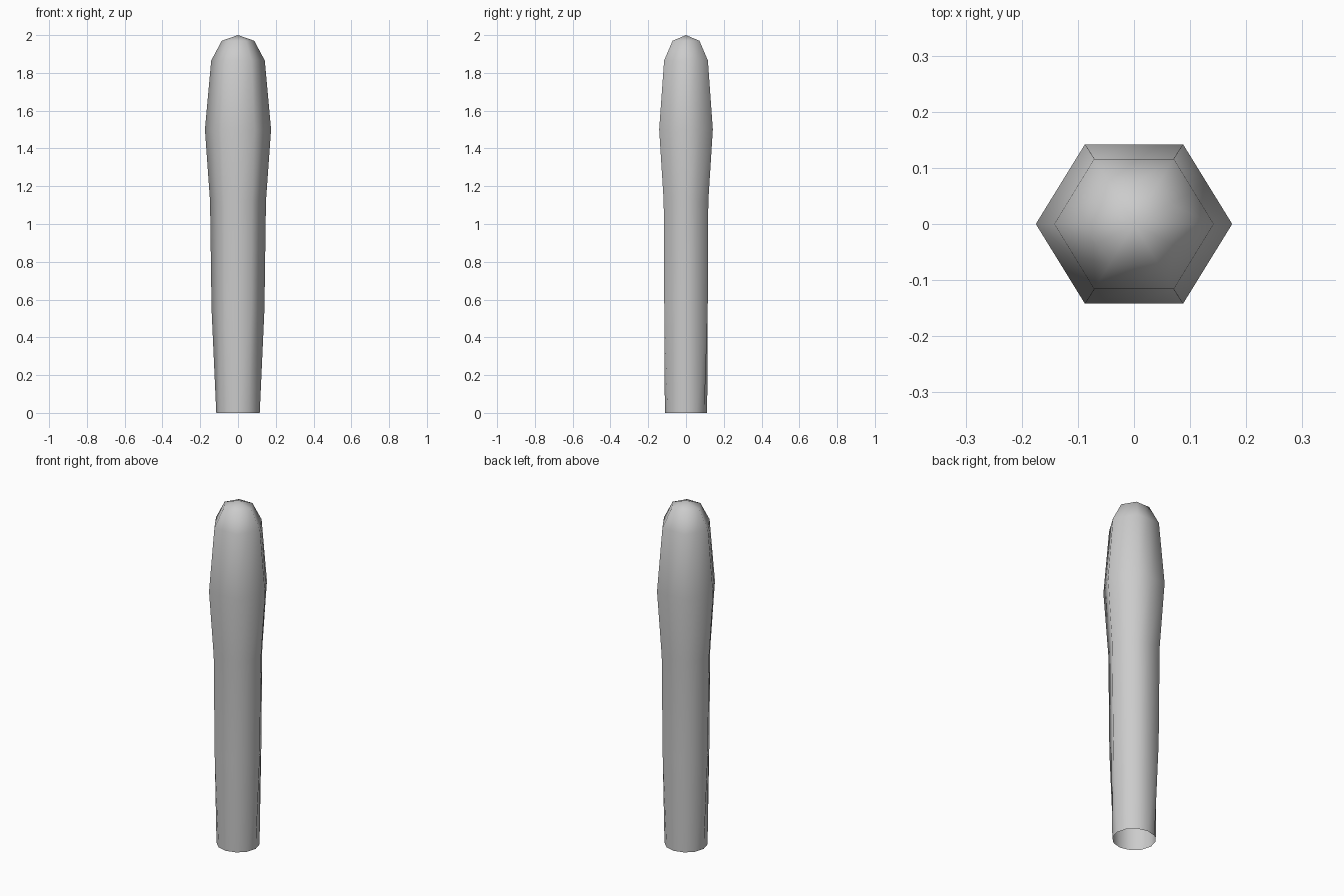
import bpy, bmesh, math

if "Cube" in bpy.data.objects:
    bpy.data.objects.remove(bpy.data.objects["Cube"])

# Profile rings: height, half width x, half depth y, roundness (0 = hexagon, 1 = round)
RINGS = [(0.0, 0.115, 0.112, 1.0), (0.55, 0.14, 0.115, 0.0), (1.12, 0.148, 0.118, 0.0),
         (1.5, 0.175, 0.142, 0.0), (1.865, 0.142, 0.116, 0.0), (1.97, 0.086, 0.071, 0.0)]


def ring_points(rx, ry, roundness):
    hexagon = [(c * rx, s * ry) for c, s in
               ((1, 0), (.5, 1), (-.5, 1), (-1, 0), (-.5, -1), (.5, -1))]
    points = []
    for i in range(12):
        a, b = hexagon[i // 2], hexagon[((i + 1) // 2) % 6]
        ang = i * math.pi / 6
        hx, hy = (a[0] + b[0]) / 2, (a[1] + b[1]) / 2
        points.append((hx + (rx * math.cos(ang) - hx) * roundness,
                       hy + (ry * math.sin(ang) - hy) * roundness))
    return points


# Open-bottomed shaft with swelling head
bm = bmesh.new()
rings = [[bm.verts.new((x, y, z)) for x, y in ring_points(rx, ry, r)]
         for z, rx, ry, r in RINGS]
for low, high in zip(rings, rings[1:]):
    for i in range(12):
        j = (i + 1) % 12
        bm.faces.new((low[i], low[j], high[j], high[i]))

# Pointed cap
tip = bm.verts.new((0, 0, 2))
for i in range(12):
    bm.faces.new((rings[-1][i], rings[-1][(i + 1) % 12], tip))
for f in bm.faces:
    f.smooth = True

mesh = bpy.data.meshes.new("rounded_shaft")
bm.to_mesh(mesh)
bm.free()
shaft = bpy.data.objects.new("rounded_shaft", mesh)
bpy.context.collection.objects.link(shaft)
